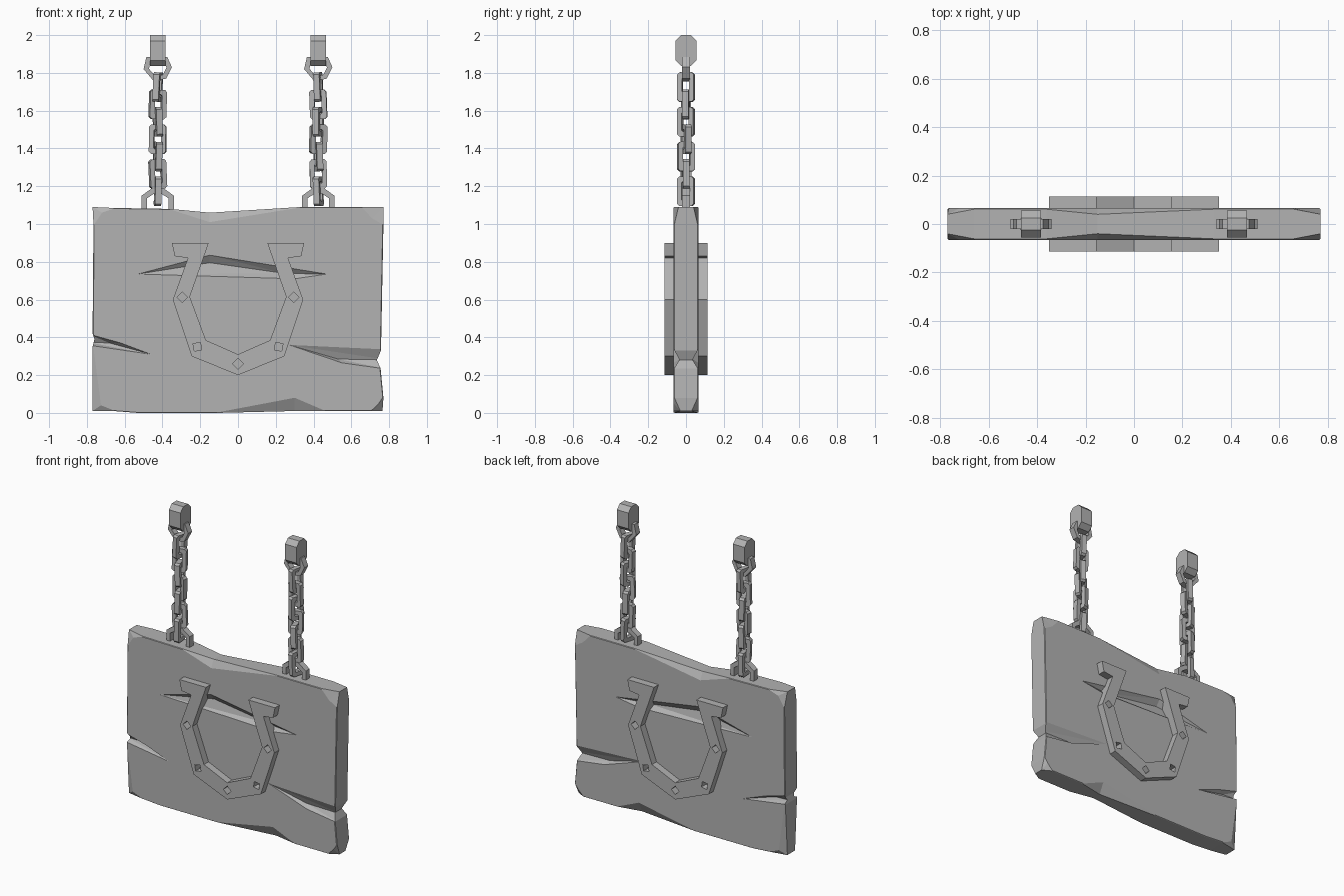
import bpy, bmesh, math, random
from mathutils import Matrix, Vector

random.seed(4)
cube = bpy.data.objects.get("Cube")
if cube:
    bpy.data.objects.remove(cube, do_unlink=True)

GREY = (0.45, 0.45, 0.45, 1)
stone = bpy.data.materials.new("plain grey")
stone.use_nodes = True
stone.diffuse_color = GREY
stone.node_tree.nodes["Principled BSDF"].inputs["Base Color"].default_value = GREY


def finish(name, bm):
    bmesh.ops.recalc_face_normals(bm, faces=bm.faces[:])
    mesh = bpy.data.meshes.new(name)
    bm.to_mesh(mesh)
    bm.free()
    mesh.materials.append(stone)
    obj = bpy.data.objects.new(name, mesh)
    bpy.context.collection.objects.link(obj)
    return obj


def loft(name, loops, cyclic=False):
    """Skin matching loops; cap the ends, or close the skin into a ring."""
    bm = bmesh.new()
    rows = [[bm.verts.new(p) for p in loop] for loop in loops]
    pairs = list(zip(rows, rows[1:]))
    if cyclic:
        pairs.append((rows[-1], rows[0]))
    else:
        bm.faces.new(rows[0])
        bm.faces.new(rows[-1])
    n = len(rows[0])
    for a, b in pairs:
        for i in range(n):
            j = (i + 1) % n
            bm.faces.new((a[i], a[j], b[j], b[i]))
    return finish(name, bm)


def at_depth(points, y):
    return [(x, y, z) for x, z in points]


def prism(name, points, half):
    return loft(name, [at_depth(points, -half), at_depth(points, half)])


def ring(name, outer, inner, half):
    return loft(name, [at_depth(outer, -half), at_depth(outer, half),
                       at_depth(inner, half), at_depth(inner, -half)], cyclic=True)


def hull(name, points):
    bm = bmesh.new()
    for p in points:
        bm.verts.new(p)
    res = bmesh.ops.convex_hull(bm, input=bm.verts[:])
    loose = [v for v in bm.verts if not v.link_faces]
    bmesh.ops.delete(bm, geom=loose, context='VERTS')
    return finish(name, bm)


def cut(obj, cutter):
    mod = obj.modifiers.new("cut", 'BOOLEAN')
    mod.operation = 'DIFFERENCE'
    mod.solver = 'EXACT'
    mod.object = cutter
    cutter.hide_render = True
    bpy.context.view_layer.objects.active = obj
    bpy.ops.object.modifier_apply(modifier=mod.name)
    bpy.data.objects.remove(cutter, do_unlink=True)


# Sign board: outline points, some with a chip (inset x, inset z, rim half depth)
FACE, RIM = 0.065, 0.061
outline = [
    (-.77, .01, (.045, .03, .04)), (-.66, .01), (-.53, 0), (-.11, 0),
    (.3, .01, (0, .07, .03)), (.46, .01), (.71, .01),
    (.765, .01, (-.02, .04, .03)), (.77, .08), (.755, .235), (.735, .28),
    (.757, .33), (.77, 1), (.77, 1.09, (-.06, -.06, .04)), (.66, 1.09),
    (.33, 1.09), (-.15, 1.06, (0, -.05, .04)), (-.36, 1.08), (-.66, 1.085),
    (-.77, 1.09, (.05, -.03, .04)), (-.765, 1), (-.77, .42), (-.76, .39), (-.77, .35),
]
rim, face = [], []
for x, z, *chip in outline:
    dx, dz, y = chip[0] if chip else (-.005 * x, .005 * (.5 - z), RIM)
    rim.append((x, y, z))
    face.append((x + dx, FACE, z + dz))


def front(points):
    return [(x, -y, z) for x, y, z in points]


board = loft("sign_board", [front(face), front(rim), rim, face])

# Cracks on both faces: surface shape and the deep line inside it
cracks = [
    ([(-.53, .735), (-.15, .835), (.47, .735), (.3, .71), (-.17, .73)],
     [(-.15, .795), (.25, .738)]),
    ([(-.8, .42), (-.8, .36), (-.68, .36), (-.46, .31), (-.62, .37)],
     [(-.8, .375), (-.68, .37)]),
    ([(.27, .36), (.8, .335), (.8, .23), (.55, .265)],
     [(.53, .285), (.8, .28)]),
]
for shape, deep in cracks:
    for side in (-1, 1):
        pts = at_depth(shape, side * FACE) + at_depth(shape, side * .1)
        cut(board, hull("crack_cutter", pts + at_depth(deep, side * .035)))

# Horseshoe showing on both faces, with nail holes
outer = [(.35, .9), (.335, .83), (.265, .82), (.345, .6), (.245, .3)]
inner = [(.17, .385), (.255, .615), (.155, .9)]


def flip(points):
    return [(-x, z) for x, z in reversed(points)]


shoe = prism("horseshoe", outer + [(0, .2)] + flip(outer) + flip(inner)
             + [(0, .31)] + flip(flip(inner)), .113)
for x, z, turn in [(0, .26, 0), (.215, .35, 35), (-.215, .35, -35),
                   (.295, .612, 0), (-.295, .612, 0)]:
    hole = []
    for k in range(4):
        a = math.radians(90 * k + turn)
        hole.append((x + .028 * math.cos(a), z + .028 * math.sin(a)))
    cut(shoe, prism("nail_hole_cutter", hole, .2))


# Chains
def octagon(w, h, c):
    return [(w, h - c), (w - c, h), (c - w, h), (-w, h - c),
            (-w, c - h), (c - w, -h), (w - c, -h), (w, c - h)]


hook_outer = [(-.06, 1.885), (-.075, 1.82), (-.02, 1.755),
              (.045, 1.77), (.075, 1.83), (.05, 1.885)]
hook_inner = [(x * .62, 1.825 + (z - 1.825) * .62) for x, z in hook_outer]
staple = [(-.085, 1.07), (-.085, 1.15), (-.03, 1.19), (.03, 1.19), (.085, 1.15), (.085, 1.07),
          (.058, 1.07), (.058, 1.135), (.02, 1.16), (-.02, 1.16), (-.058, 1.135), (-.058, 1.07)]

for side, cx in (("left", .425), ("right", -.425)):
    parts = [prism(side + "_staple", staple, .02),
             ring(side + "_hook", hook_outer, hook_inner, .02)]
    # Top mount: chamfered block lying across the board
    mount = [(y, z + 1.918) for y, z in octagon(.055, .082, .03)]
    parts.append(loft(side + "_mount", [[(s * .042, y, z) for y, z in mount] for s in (-1, 1)]))
    # Alternating links, each a little twisted
    for i in range(7):
        link = ring(f"{side}_link_{i + 1}", octagon(.045, .078, .012),
                    octagon(.019, .052, .006), .0165)
        twist = (90 if i % 2 == 0 else 0) + random.uniform(-22, 22)
        tilt = random.uniform(-3, 3)
        link.data.transform(Matrix.Translation(Vector((0, 0, 1.725 - .092 * i)))
                            @ Matrix.Rotation(math.radians(tilt), 4, 'Y')
                            @ Matrix.Rotation(math.radians(twist), 4, 'Z'))
        parts.append(link)
    for p in parts:
        p.location.x = cx
